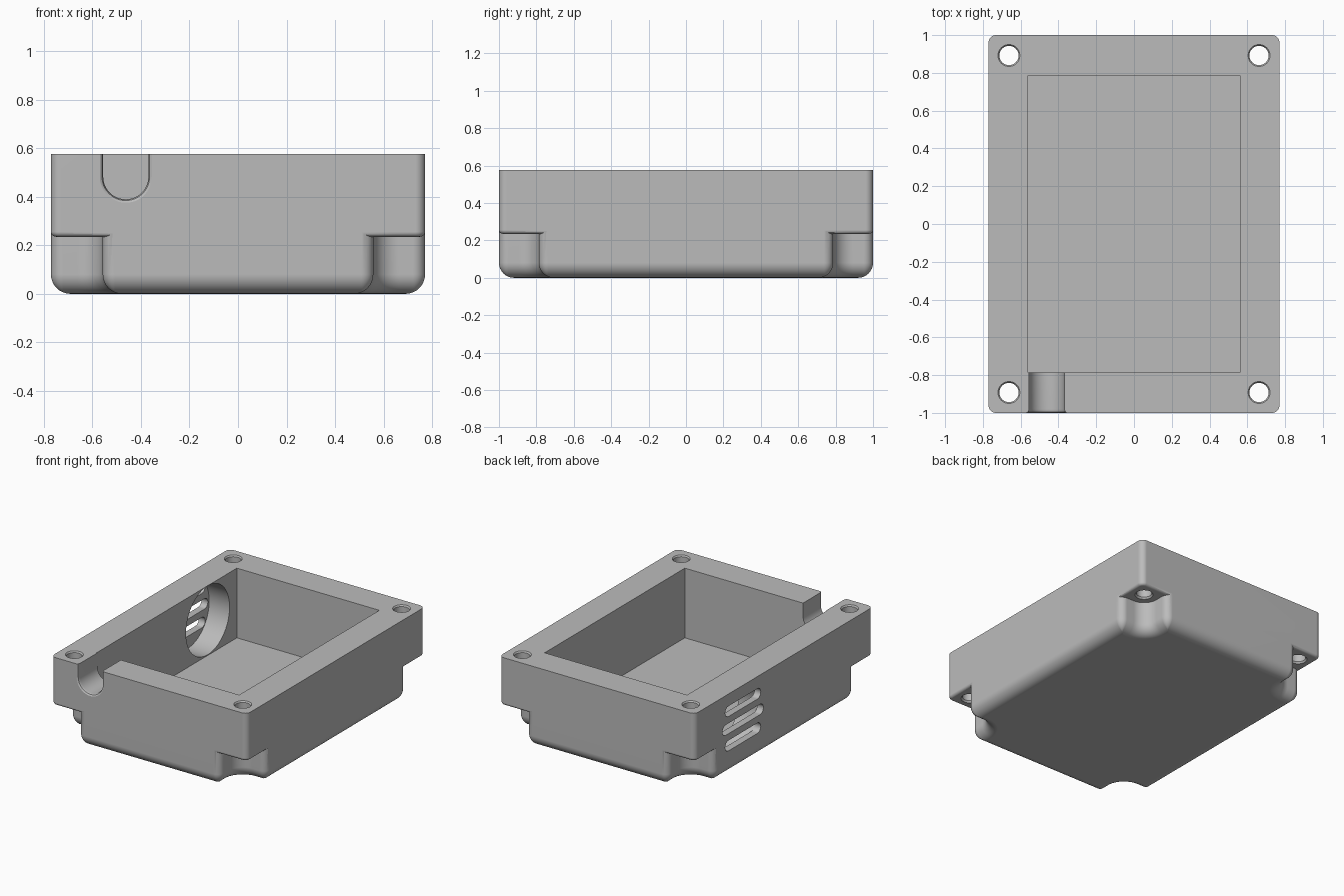
import bpy, bmesh
from math import sin, cos, radians

if "Cube" in bpy.data.objects:
    bpy.data.objects.remove(bpy.data.objects["Cube"])

HX, HY, TOP = 0.77, 1.0, 0.575        # outer half sizes and height
SX, SY, SR = 0.662, 0.892, 0.105      # screw position, relief radius
SHELF = 0.235                         # height of the corner reliefs

grey = bpy.data.materials.new("plain grey")
grey.use_nodes = True
grey.diffuse_color = (0.5, 0.5, 0.5, 1)
grey.node_tree.nodes["Principled BSDF"].inputs["Base Color"].default_value = (0.5, 0.5, 0.5, 1)


def arc(cx, cy, r, start, end, n=8):
    angles = [radians(start + (end - start) * i / n) for i in range(n + 1)]
    return [(cx + r * cos(a), cy + r * sin(a)) for a in angles]


def mirror_quadrant(q):
    """Complete an outline from its +x +y quarter."""
    left = [(-x, y) for x, y in reversed(q)]
    return q + left + [(-x, -y) for x, y in q] + [(x, -y) for x, y in reversed(q)]


def loft(name, rings):
    """Closed solid through equal rings of 3D points."""
    bm = bmesh.new()
    loops = [[bm.verts.new(p) for p in ring] for ring in rings]
    n = len(loops[0])
    for a, b in zip(loops, loops[1:]):
        for i in range(n):
            j = (i + 1) % n
            bm.faces.new((a[i], a[j], b[j], b[i]))
    bm.faces.new(loops[0])
    bm.faces.new(loops[-1])
    bmesh.ops.recalc_face_normals(bm, faces=bm.faces[:])
    mesh = bpy.data.meshes.new(name)
    bm.to_mesh(mesh)
    bm.free()
    mesh.materials.append(grey)
    ob = bpy.data.objects.new(name, mesh)
    bpy.context.collection.objects.link(ob)
    return ob


def lift(outline, z):
    return [(x, y, z) for x, y in outline]


def along_x(outline, x):
    return [(x, y, z) for y, z in outline]


def along_y(outline, y):
    return [(x, y, z) for x, z in outline]


def rounded_rect(inset):
    r = 0.04 - inset
    return mirror_quadrant(arc(HX - 0.04, HY - 0.04, r, 0, 90))


def relieved_rect(inset):
    """Plan outline with a rounded relief at every corner."""
    t = max(0.05 - inset, 0.004)
    nx, ny = SX - SR - inset, SY - SR - inset
    q = arc(HX - inset - t, ny - t, t, 0, 90)
    q += arc(SX, SY, SR + inset, 270, 180, 12)
    q += arc(nx - t, HY - inset - t, t, 0, 90)
    return mirror_quadrant(q)


def rounded_bottom(outline, r, base, top, n=8):
    """Rings for a prism with a filleted lower edge."""
    rings = []
    for i in range(n + 1):
        a = radians(90 * i / n)
        rings.append(lift(outline(r * (1 - sin(a))), base + r * (1 - cos(a))))
    return rings + [lift(outline(0), top)]


def combine(target, other, operation):
    mod = target.modifiers.new(other.name, 'BOOLEAN')
    mod.operation, mod.solver, mod.object = operation, 'EXACT', other
    bpy.context.view_layer.objects.active = target
    bpy.ops.object.modifier_apply(modifier=mod.name)
    bpy.data.objects.remove(other)


# Body: upper block with a relieved lower half
body = loft("enclosure_body", rounded_bottom(rounded_rect, 0.02, SHELF, TOP, 5))
combine(body, loft("lower_body", rounded_bottom(relieved_rect, 0.08, 0, 0.4)), 'UNION')

# Open pocket
pocket = mirror_quadrant([(0.56, 0.787)])
combine(body, loft("pocket", [lift(pocket, 0.08), lift(pocket, 0.7)]), 'DIFFERENCE')

# Screw holes with softened rims
for sx in (-1, 1):
    for sy in (-1, 1):
        levels = [(0.2, 0.06), (SHELF, 0.06), (0.247, 0.051),
                  (TOP - 0.01, 0.051), (TOP, 0.058), (0.65, 0.058)]
        rings = [lift(arc(sx * SX, sy * SY, r, 0, 348.75, 31), z) for z, r in levels]
        combine(body, loft("screw_hole", rings), 'DIFFERENCE')


# Cable notch in the front wall, slightly flared outside
def notch(r):
    return arc(-0.462, 0.482, r, 180, 360, 24) + [(-0.462 + r, 0.7), (-0.462 - r, 0.7)]


flare = [(-1.05, 0.107), (-1.0, 0.107), (-0.994, 0.098), (-0.98, 0.093), (-0.7, 0.093)]
combine(body, loft("cable_notch", [along_y(notch(r), y) for y, r in flare]), 'DIFFERENCE')

# Round speaker recess inside the side wall
recess = arc(0.46, 0.33, 0.245, 0, 354.375, 63)
combine(body, loft("speaker_recess", [along_x(recess, -0.72), along_x(recess, -0.5)]), 'DIFFERENCE')

# Vent slots through the remaining wall
for row, half in ((-1, 0.2), (0, 0.23), (1, 0.2)):
    z, r = 0.33 + row * 0.122, 0.037
    slot = arc(0.46 + half - r, z, r, -90, 90) + arc(0.46 - half + r, z, r, 90, 270)
    combine(body, loft("vent_slot", [along_x(slot, -0.85), along_x(slot, -0.68)]), 'DIFFERENCE')

# Smooth fillets, crisp edges, flat walls
bpy.ops.object.select_all(action='DESELECT')
body.select_set(True)
bpy.context.view_layer.objects.active = body
bpy.ops.object.shade_smooth_by_angle(angle=radians(32))
weighted = body.modifiers.new("flat_walls", 'WEIGHTED_NORMAL')
weighted.keep_sharp = True
